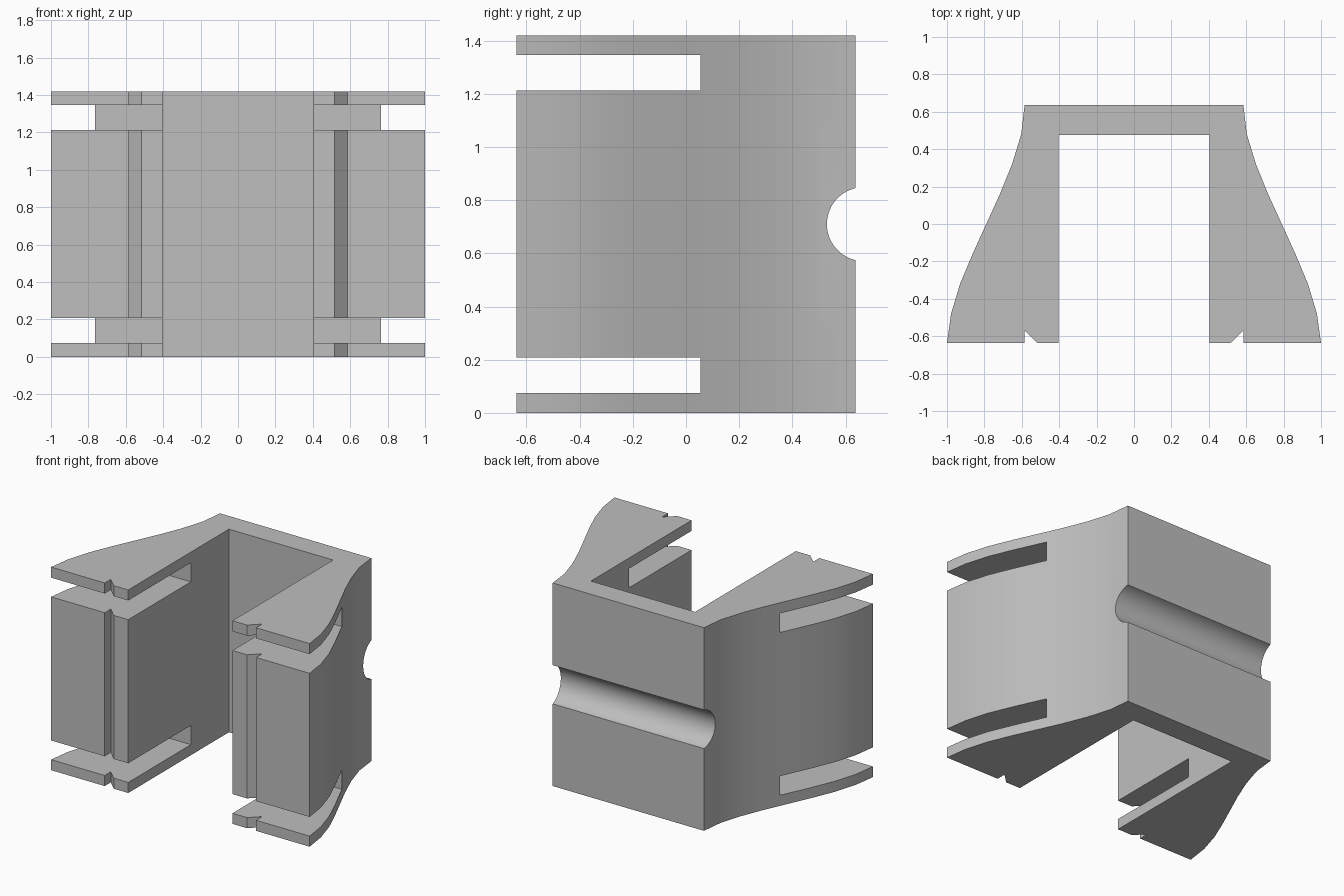
import bpy, bmesh, math
from mathutils import Matrix

HEIGHT, DEPTH = 1.42, 0.637
cube = bpy.data.objects.get("Cube")
if cube:
    bpy.data.objects.remove(cube, do_unlink=True)

grey = bpy.data.materials.new("plain grey")
grey.use_nodes = True
colour = (0.52, 0.52, 0.52, 1)
grey.diffuse_color = colour
grey.node_tree.nodes["Principled BSDF"].inputs["Base Color"].default_value = colour


def add_object(name, bm):
    bmesh.ops.recalc_face_normals(bm, faces=bm.faces)
    mesh = bpy.data.meshes.new(name)
    bm.to_mesh(mesh)
    bm.free()
    mesh.materials.append(grey)
    obj = bpy.data.objects.new(name, mesh)
    bpy.context.collection.objects.link(obj)
    return obj


# Half outline: flared outer side, V notch in the front, straight inner side
half = [(0.585, DEPTH), (0.603, 0.48), (0.652, 0.32), (0.717, 0.16), (0.79, 0),
        (0.863, -0.16), (0.93, -0.32), (0.978, -0.48), (1, -DEPTH),
        (0.585, -DEPTH), (0.585, -0.57), (0.515, -DEPTH),
        (0.403, -DEPTH), (0.403, 0.475)]
outline = half + [(-x, y) for x, y in reversed(half)]

# Bracket body extruded upward
bm = bmesh.new()
base = bm.faces.new([bm.verts.new((x, y, 0)) for x, y in outline])
top = bmesh.ops.extrude_face_region(bm, geom=[base], use_keep_orig=True)["geom"]
bmesh.ops.translate(bm, vec=(0, 0, HEIGHT),
                    verts=[v for v in top if isinstance(v, bmesh.types.BMVert)])
bracket = add_object("bracket_body", bm)

# Slot cutters, mirrored about mid height
cutters = []
slot_back, slot_front = 0.055, -0.8
for name, z in (("lower_slot_cutter", 0.141), ("upper_slot_cutter", HEIGHT - 0.141)):
    bm = bmesh.new()
    bmesh.ops.create_cube(bm, size=1)
    bmesh.ops.scale(bm, vec=(2.4, slot_back - slot_front, 0.134), verts=bm.verts)
    bmesh.ops.translate(bm, vec=(0, (slot_back + slot_front) / 2, z), verts=bm.verts)
    cutters.append(add_object(name, bm))

# Round channel cutter across the back
bm = bmesh.new()
bmesh.ops.create_cone(bm, cap_ends=True, segments=64, radius1=0.139, radius2=0.139, depth=2.4,
                      matrix=Matrix.Translation((0, 0.669, HEIGHT / 2))
                      @ Matrix.Rotation(math.pi / 2, 4, "Y"))
cutters.append(add_object("channel_cutter", bm))

# Cut the body, then discard the cutters
bpy.ops.object.select_all(action="DESELECT")
bpy.context.view_layer.objects.active = bracket
bracket.select_set(True)
for cutter in cutters:
    cutter.hide_render = True
    mod = bracket.modifiers.new(cutter.name, "BOOLEAN")
    mod.operation = "DIFFERENCE"
    mod.solver = "EXACT"
    mod.object = cutter
    bpy.ops.object.modifier_apply(modifier=mod.name)
    bpy.data.objects.remove(cutter, do_unlink=True)
bpy.ops.object.shade_smooth_by_angle(angle=math.radians(25))
